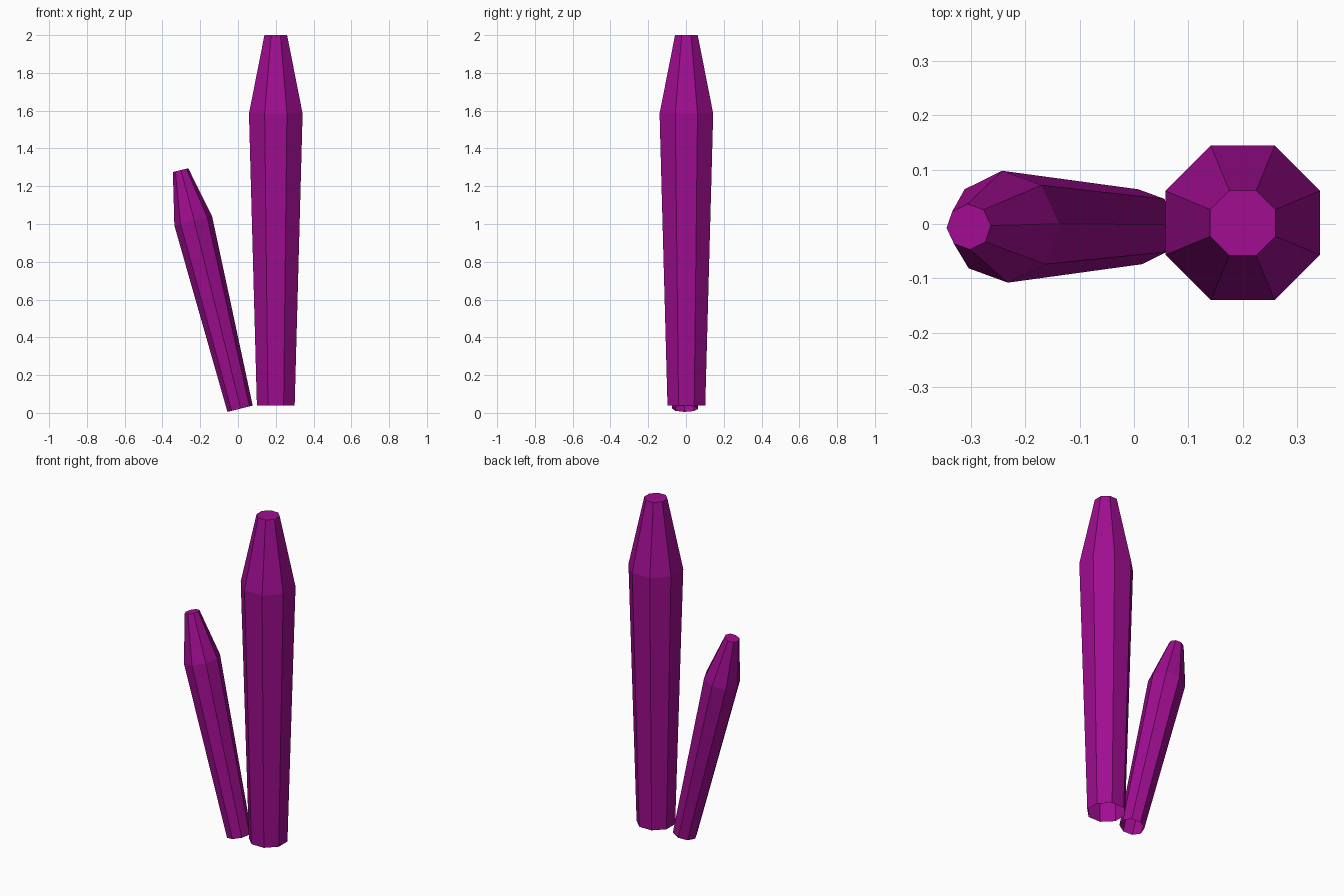
import bpy, bmesh
from math import cos, pi, radians
from mathutils import Matrix, Vector

if "Cube" in bpy.data.objects:
    bpy.data.objects.remove(bpy.data.objects["Cube"])

SIDES = 8
purple = bpy.data.materials.new("purple_crystal")
purple.diffuse_color = (0.35, 0.004, 0.28, 1)
purple.use_nodes = True
purple.node_tree.nodes["Principled BSDF"].inputs["Base Color"].default_value = purple.diffuse_color


def crystal(name, base, tip, rings, spin):
    """Faceted shaft, open below and capped on top; rings = (fraction along axis, radius)."""
    base, tip = Vector(base), Vector(tip)
    axis = tip - base
    tilt = Vector((0, 0, 1)).rotation_difference(axis).to_matrix().to_4x4()
    place = Matrix.Translation(base) @ tilt @ Matrix.Rotation(spin, 4, 'Z')
    bm = bmesh.new()
    loops = []
    for t, r in rings:
        m = place @ Matrix.Translation((0, 0, t * axis.length))
        loops.append(bmesh.ops.create_circle(bm, segments=SIDES, radius=r, matrix=m)["verts"])
    for low, high in zip(loops, loops[1:]):
        for i in range(SIDES):
            j = (i + 1) % SIDES
            bm.faces.new((low[i], low[j], high[j], high[i]))
    bm.faces.new(loops[-1])
    bmesh.ops.recalc_face_normals(bm, faces=bm.faces)
    mesh = bpy.data.meshes.new(name)
    bm.to_mesh(mesh)
    bm.free()
    mesh.materials.append(purple)
    obj = bpy.data.objects.new(name, mesh)
    bpy.context.collection.objects.link(obj)
    return obj


# Tall upright crystal, flats facing the axes
k = 1 / cos(pi / SIDES)
crystal("tall_crystal", (0.2, 0.002, 0.04), (0.2, 0.002, 2.0),
        [(0, 0.1 * k), (0.788, 0.142 * k), (1, 0.06 * k)], pi / SIDES)

# Short crystal leaning to the left
crystal("leaning_crystal", (0.011, -0.005, 0.022), (-0.304, -0.005, 1.285),
        [(0, 0.069), (0.788, 0.103), (1, 0.042)], radians(3))
